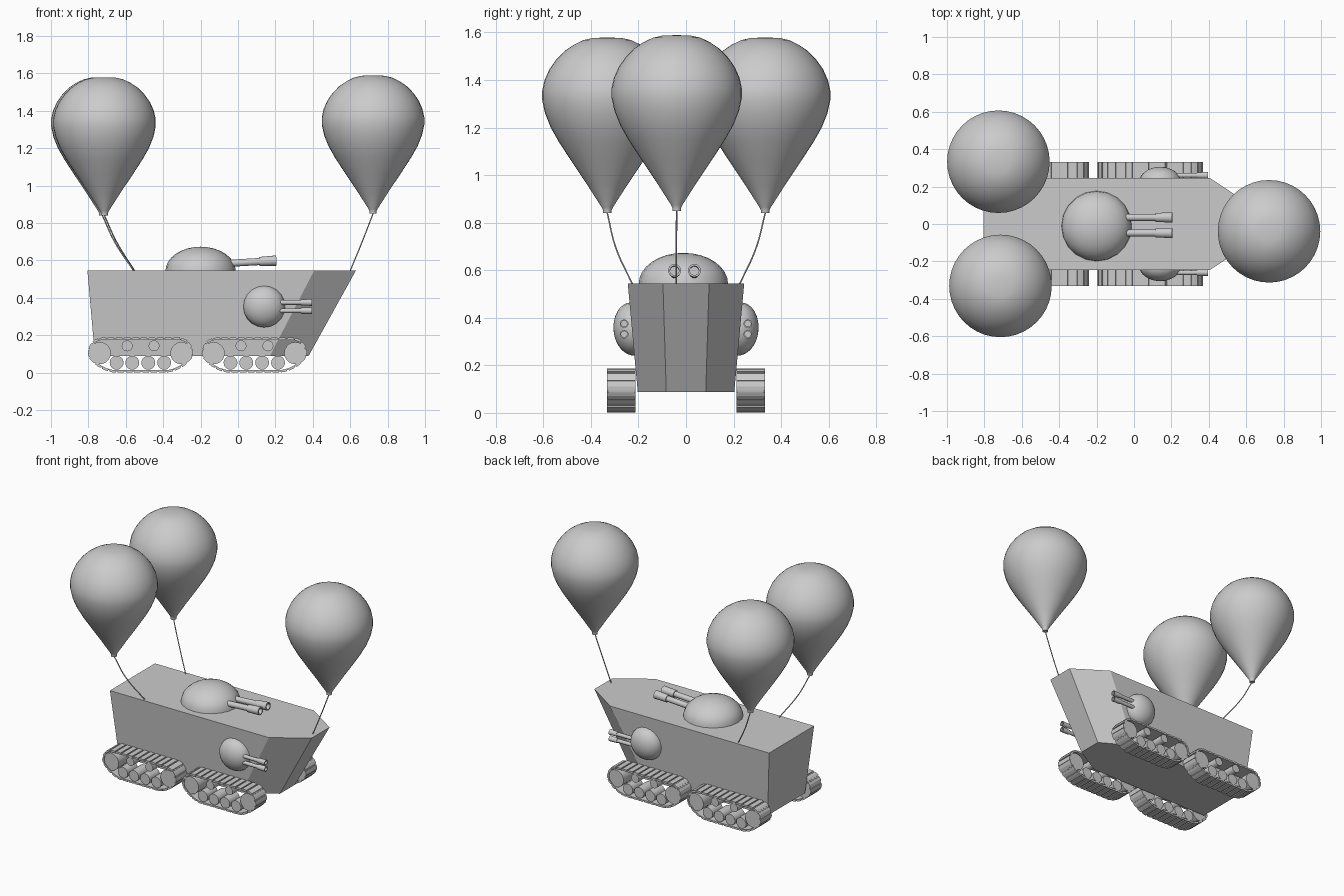
import bpy, bmesh
from math import sin, cos, pi, radians, hypot
from mathutils import Matrix, Vector

if "Cube" in bpy.data.objects:
    bpy.data.objects.remove(bpy.data.objects["Cube"])


def finish(name, bm, smooth=None):
    bmesh.ops.remove_doubles(bm, verts=bm.verts, dist=1e-5)
    bmesh.ops.recalc_face_normals(bm, faces=bm.faces)
    me = bpy.data.meshes.new(name)
    bm.to_mesh(me)
    bm.free()
    ob = bpy.data.objects.new(name, me)
    bpy.context.collection.objects.link(ob)
    if smooth:
        bpy.ops.object.select_all(action='DESELECT')
        ob.select_set(True)
        bpy.context.view_layer.objects.active = ob
        bpy.ops.object.shade_smooth_by_angle(angle=radians(smooth))
    return ob


def loft(bm, rings, closed=False):
    # bridge equal-length rings of points with quads
    vs = [[bm.verts.new(p) for p in r] for r in rings]
    n = len(vs[0])
    for i in range(len(vs) if closed else len(vs) - 1):
        a, b = vs[i], vs[(i + 1) % len(vs)]
        for j in range(n):
            k = (j + 1) % n
            bm.faces.new((a[j], a[k], b[k], b[j]))
    return vs


def lathe(name, profile, segs, matrix, smooth=35):
    # profile of (radius, height) spun round local z
    bm = bmesh.new()
    loft(bm, [[matrix @ Vector((r * cos(2 * pi * j / segs), r * sin(2 * pi * j / segs), h))
               for j in range(segs)] for r, h in profile])
    bmesh.ops.dissolve_degenerate(bm, dist=1e-6, edges=bm.edges)
    return finish(name, bm, smooth)


def move(x, y, z):
    return Matrix.Translation((x, y, z))


# Hull: tapered box with a chamfered, raked bow
bm = bmesh.new()
def hull_ring(back, shoulder, tip, w, tw, z):
    half = [(back, w), (shoulder, w), (tip, tw)]
    return [(x, y, z) for x, y in half] + [(x, -y, z) for x, y in reversed(half)]
rings = loft(bm, [hull_ring(-.765, .17, .377, .203, .083, .088),
                  hull_ring(-.805, .407, .63, .245, .097, .545)])
for r in rings:
    bm.faces.new(r)
finish("hull", bm)


# Gun domes and twin barrels
def dome(name, r, h, matrix):
    lathe(name, [(r * cos(a), h * sin(a)) for a in [i * pi / 16 for i in range(9)]],
          20, matrix, 40)


def barrel(name, start, length, r, pitch):
    m = length * .67
    R = r * 1.45
    prof = [(0, 0), (r, 0), (r, m), (R * .9, m), (R, length), (R * .7, length),
            (R * .7, length * .85), (0, length * .85)]
    lathe(name, prof, 14, move(*start) @ Matrix.Rotation(radians(90 - pitch), 4, 'Y'), 40)


dome("top_turret", .188, .13, move(-.2, -.011, .543))
for i, y in enumerate((-.048, .035)):
    barrel(f"top_barrel_{i}", (-.07, y, .583), .276, .019, 3.3)
for s, side in ((1, "back"), (-1, "front")):
    dome(f"{side}_side_turret", .112, .08,
         move(.14, s * .225, .353) @ Matrix.Rotation(radians(-95.3 * s), 4, 'X'))
    for i, z in enumerate((.375, .331)):
        barrel(f"{side}_side_barrel_{i}", (.22, s * .26, z), .176, .0125, 0)

# Track outline (right half), mirrored into a closed clockwise loop
half = [(0, .187), (.215, .187), (.25, .175), (.274, .143), (.283, .105), (.274, .075),
        (.235, .037), (.19, .012), (.15, .001), (0, .001)]
loop = half + [(-x, z) for x, z in reversed(half[1:-1])]
lens = [hypot(loop[(i + 1) % len(loop)][0] - p[0], loop[(i + 1) % len(loop)][1] - p[1])
        for i, p in enumerate(loop)]
total = sum(lens)


def along(s):
    s %= total
    for i, d in enumerate(lens):
        if s <= d:
            return Vector(loop[i]).lerp(Vector(loop[(i + 1) % len(loop)]), s / d)
        s -= d
    return Vector(loop[0])


def inset(s, d):
    t = (along(s + .008) - along(s - .008)).normalized()
    return along(s) + Vector((t.y, -t.x)) * d


PADS = 30
IN_Y, OUT_Y = .2125, .332


def track(name, cx, side):
    # belt of raised pads separated by grooves
    rings, step = [], total / PADS
    for i in range(PADS):
        for f, d in ((0, 0), (.4, 0), (.78, 0), (.8, .006), (.98, .006)):
            s = (i + f) * step
            o, n = inset(s, d), inset(s, .013)
            rings.append([(cx + o.x, side * IN_Y, o.y), (cx + o.x, side * OUT_Y, o.y),
                          (cx + n.x, side * OUT_Y, n.y), (cx + n.x, side * IN_Y, n.y)])
    bm = bmesh.new()
    loft(bm, rings, closed=True)
    finish(name, bm)


# Wheels inside each track: x offset, height, radius
wheels = [("end_wheel", s * .218, .104, .059) for s in (-1, 1)]
wheels += [("road_wheel", x, .053, .037) for x in (-.128, -.044, .041, .126)]
wheels += [("return_roller", x, .143, .029) for x in (-.072, .072)]
for end, cx in (("left", -.521), ("right", .088)):
    for s, side in ((1, "back"), (-1, "front")):
        track(f"{side}_{end}_track", cx, s)
        for i, (n, x, z, r) in enumerate(wheels):
            w = .11
            lathe(f"{side}_{end}_{n}_{i}", [(0, -w / 2), (r, -w / 2), (r, w / 2), (0, w / 2)],
                  20, move(cx + x, s * .272, z) @ Matrix.Rotation(pi / 2, 4, 'X'))

# Balloons: teardrop profile smoothed by a closely spaced outline
balloon = [(0, 0), (.018, 0), (.018, .012), (.024, .025), (.085, .12), (.152, .22),
           (.204, .3), (.238, .36), (.262, .42), (.274, .475), (.274, .515), (.264, .56),
           (.244, .605), (.215, .646), (.18, .682), (.14, .709), (.1, .728), (.06, .737),
           (0, .739)]


def string(name, pts):
    cu = bpy.data.curves.new(name, 'CURVE')
    cu.dimensions = '3D'
    cu.bevel_depth = .0035
    cu.bevel_resolution = 1
    cu.resolution_u = 6
    sp = cu.splines.new('BEZIER')
    sp.bezier_points.add(len(pts) - 1)
    for b, p in zip(sp.bezier_points, pts):
        b.co = p
        b.handle_left_type = b.handle_right_type = 'AUTO'
    ob = bpy.data.objects.new(name, cu)
    bpy.context.collection.objects.link(ob)


# balloon tip, string bend, string anchor on the deck
for name, tip, mid, foot in (
        ("rear_back", (-.725, .333, .84), (-.66, .297, .7), (-.555, .225, .54)),
        ("rear_front", (-.714, -.331, .84), (-.65, -.297, .7), (-.55, -.225, .54)),
        ("bow", (.722, -.039, .85), (.664, -.041, .7), (.598, -.041, .54))):
    lathe(f"{name}_balloon", balloon, 40, move(*tip), 60)
    string(f"{name}_string", [tip, mid, foot])
